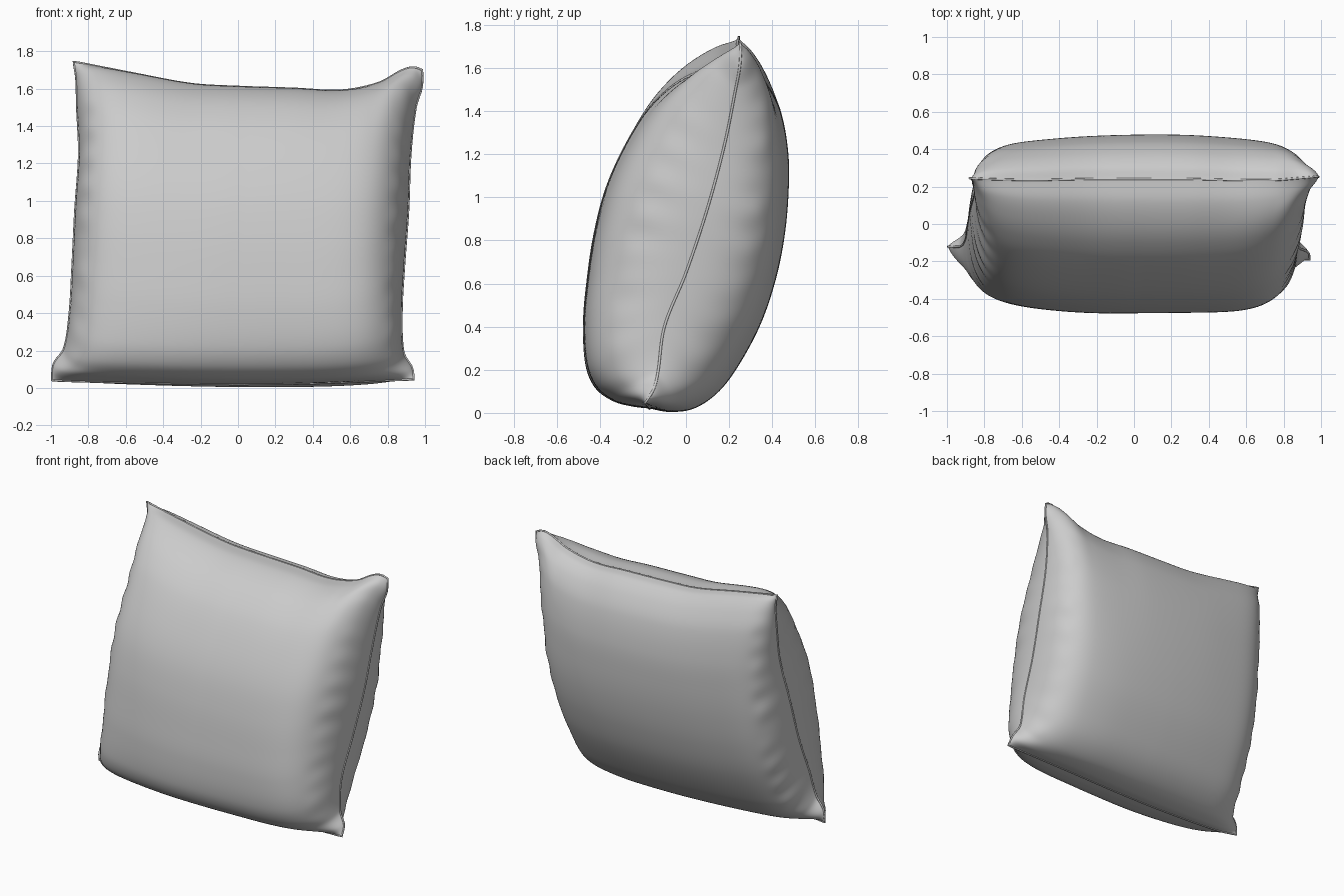
import bpy, bmesh, math
from mathutils import Vector

if "Cube" in bpy.data.objects:
    bpy.data.objects.remove(bpy.data.objects["Cube"])

N = 110


def path(points):
    """Smooth curve through points, parametrised 0..1 by chord length."""
    p = [Vector(q) for q in points]
    t = [0.0]
    for a, b in zip(p, p[1:]):
        t.append(t[-1] + (b - a).length)
    t = [k / t[-1] for k in t]
    m = []
    for i in range(len(p)):
        a, b = max(i - 1, 0), min(i + 1, len(p) - 1)
        m.append((p[b] - p[a]) / (t[b] - t[a]))

    def at(s):
        i = 0
        while i < len(p) - 2 and s > t[i + 1]:
            i += 1
        h = t[i + 1] - t[i]
        k = (s - t[i]) / h
        return (p[i] * (2*k**3 - 3*k**2 + 1) + m[i] * h * (k**3 - 2*k**2 + k)
                + p[i + 1] * (3*k**2 - 2*k**3) + m[i + 1] * h * (k**3 - k**2))
    return at


# Four seam edges between the corner ears
BL, BR = (-0.995, -0.12, 0.04), (0.94, -0.19, 0.045)
TL, TR = (-0.88, 0.245, 1.745), (0.985, 0.255, 1.70)
bottom = path([BL, (-0.85, -0.15, 0.035), (-0.4, -0.17, 0.025), (0, -0.17, 0.02),
               (0.4, -0.17, 0.025), (0.8, -0.185, 0.04), BR])
top = path([TL, (-0.78, 0.24, 1.725), (-0.55, 0.235, 1.68), (-0.25, 0.24, 1.625),
            (0, 0.24, 1.61), (0.3, 0.24, 1.60), (0.55, 0.235, 1.59),
            (0.75, 0.235, 1.63), (0.88, 0.245, 1.70), (0.94, 0.25, 1.715), TR])
left = path([BL, (-0.985, -0.12, 0.13), (-0.93, -0.12, 0.21), (-0.90, -0.08, 0.4),
             (-0.885, 0.01, 0.65), (-0.87, 0.09, 0.95), (-0.85, 0.17, 1.25),
             (-0.86, 0.22, 1.5), (-0.865, 0.24, 1.66), TL])
right = path([BR, (0.93, -0.15, 0.11), (0.885, -0.13, 0.19), (0.875, -0.10, 0.4),
              (0.888, 0.0, 0.65), (0.91, 0.10, 0.95), (0.922, 0.18, 1.25),
              (0.95, 0.23, 1.5), (0.983, 0.25, 1.61), TR])

# Centre-line side profiles of the front and back panels, bottom to top
front = path([(0, -0.17, 0.02), (0, -0.25, 0.03), (0, -0.34, 0.055), (0, -0.42, 0.115),
              (0, -0.465, 0.22), (0, -0.477, 0.42), (0, -0.46, 0.62), (0, -0.43, 0.82),
              (0, -0.38, 1.02), (0, -0.305, 1.2), (0, -0.2, 1.38), (0, -0.1, 1.49),
              (0, 0, 1.56), (0, 0.12, 1.605), (0, 0.24, 1.61)])
back = path([(0, -0.17, 0.02), (0, -0.08, 0.005), (0, 0.03, 0.02), (0, 0.14, 0.09),
             (0, 0.23, 0.2), (0, 0.34, 0.4), (0, 0.41, 0.6), (0, 0.453, 0.8),
             (0, 0.474, 1.0), (0, 0.475, 1.2), (0, 0.44, 1.4), (0, 0.38, 1.52),
             (0, 0.31, 1.59), (0, 0.24, 1.61)])


def seam_surface(s, t):
    """Patch spanned by the four seams."""
    corners = (Vector(BL)*(1-s)*(1-t) + Vector(BR)*s*(1-t)
               + Vector(TL)*(1-s)*t + Vector(TR)*s*t)
    return bottom(s)*(1-t) + top(s)*t + left(t)*(1-s) + right(t)*s - corners


def panel_point(i, j, profile, side):
    u = math.sin((2*i/N - 1) * math.pi/2)
    v = math.sin((2*j/N - 1) * math.pi/2)
    v = 0.6*v + 0.4*(2*j/N - 1)
    s, t = (u + 1)/2, (v + 1)/2
    p = seam_surface(s, t)
    puff = profile(t) - seam_surface(0.5, t)
    puff.x = 0
    # Boxy fullness towards the sides, slightly domed, softest at upper front right
    if side > 0:
        power, dome = 10, -0.06*u*u
    elif u < 0:
        power, dome = 11, 0.095*u*u
    else:
        power, dome = 7.5 - 2.5*t, -0.015*u + 0.03*u**4 + 0.07*t*u*u
    full = max(0, 1 - abs(u)**power) ** 0.45
    fade = full * (1 - v**4)
    p += puff * full
    p.y += fade * dome
    # Gathered creases close to the side seams
    crease = math.exp(-((abs(u) - 0.95)/0.05)**2) * fade
    wave = (math.sin(24*v + 5*math.sin(3*v + side) + 6*u)
            + 0.6*math.sin(41*v + 2)) * 0.003 * crease
    p.x += wave * (1 if u > 0 else -1)
    p.y += side * wave
    return p


# Stuffed cushion: two panels welded along the seam
bm = bmesh.new()
for profile, side in ((front, -1), (back, 1)):
    g = [[bm.verts.new(panel_point(i, j, profile, side)) for i in range(N + 1)]
         for j in range(N + 1)]
    for j in range(N):
        for i in range(N):
            q = [g[j][i], g[j][i+1], g[j+1][i+1], g[j+1][i]]
            bm.faces.new(q if side < 0 else q[::-1])
bmesh.ops.remove_doubles(bm, verts=bm.verts, dist=0.0004)
mesh = bpy.data.meshes.new("cushion")
bm.to_mesh(mesh)
bm.free()
cushion = bpy.data.objects.new("cushion", mesh)
bpy.context.collection.objects.link(cushion)
bpy.context.view_layer.objects.active = cushion
cushion.select_set(True)
bpy.ops.object.shade_smooth_by_angle(angle=math.radians(60))

# Thin piping along the whole seam
K = 60
loop = ([bottom(k/K) for k in range(K)] + [right(k/K) for k in range(K)]
        + [top(1 - k/K) for k in range(K)] + [left(1 - k/K) for k in range(K)])
curve = bpy.data.curves.new("seam_piping", 'CURVE')
curve.dimensions = '3D'
curve.bevel_depth = 0.006
curve.bevel_resolution = 2
spline = curve.splines.new('POLY')
spline.points.add(len(loop) - 1)
for pt, co in zip(spline.points, loop):
    pt.co = (*co, 1)
spline.use_cyclic_u = True
spline.use_smooth = True
bpy.context.collection.objects.link(bpy.data.objects.new("seam_piping", curve))
